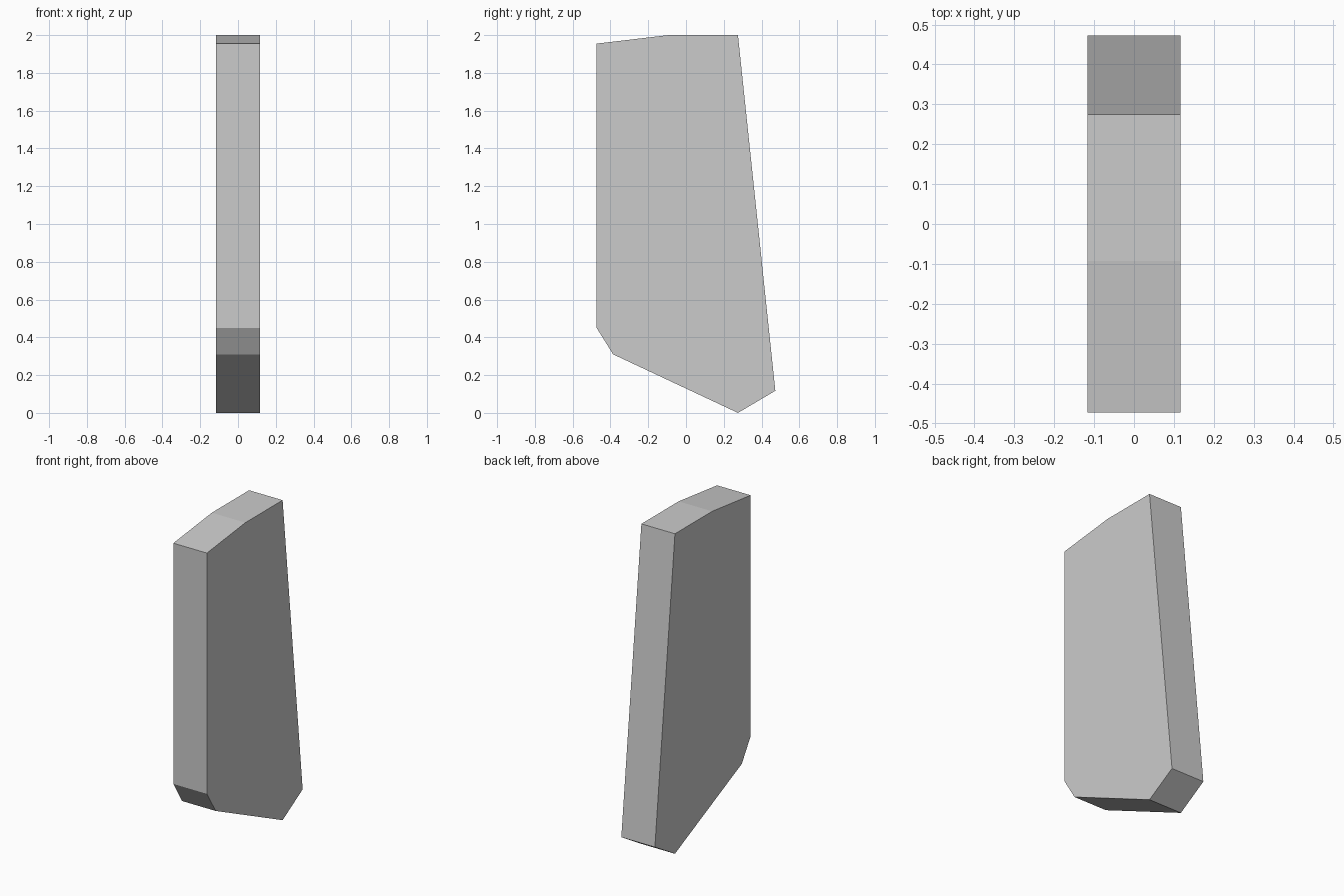
import bpy, bmesh
from mathutils import Vector

if "Cube" in bpy.data.objects:
    bpy.data.objects.remove(bpy.data.objects["Cube"])

# Side outline of the slab (y, z)
profile = [(-0.473, 0.45), (-0.386, 0.31), (0.275, 0.0), (0.473, 0.117),
           (0.275, 2.0), (-0.093, 2.0), (-0.473, 1.955)]
half_width = 0.116

# Slab: outline extruded across its thickness
bm = bmesh.new()
side = bm.faces.new([bm.verts.new((-half_width, y, z)) for y, z in profile])
result = bmesh.ops.extrude_face_region(bm, geom=[side])
moved = [v for v in result["geom"] if isinstance(v, bmesh.types.BMVert)]
bmesh.ops.translate(bm, verts=moved, vec=Vector((2 * half_width, 0, 0)))
bmesh.ops.recalc_face_normals(bm, faces=bm.faces)

mesh = bpy.data.meshes.new("angular_slab")
bm.to_mesh(mesh)
bm.free()
slab = bpy.data.objects.new("angular_slab", mesh)
bpy.context.collection.objects.link(slab)
